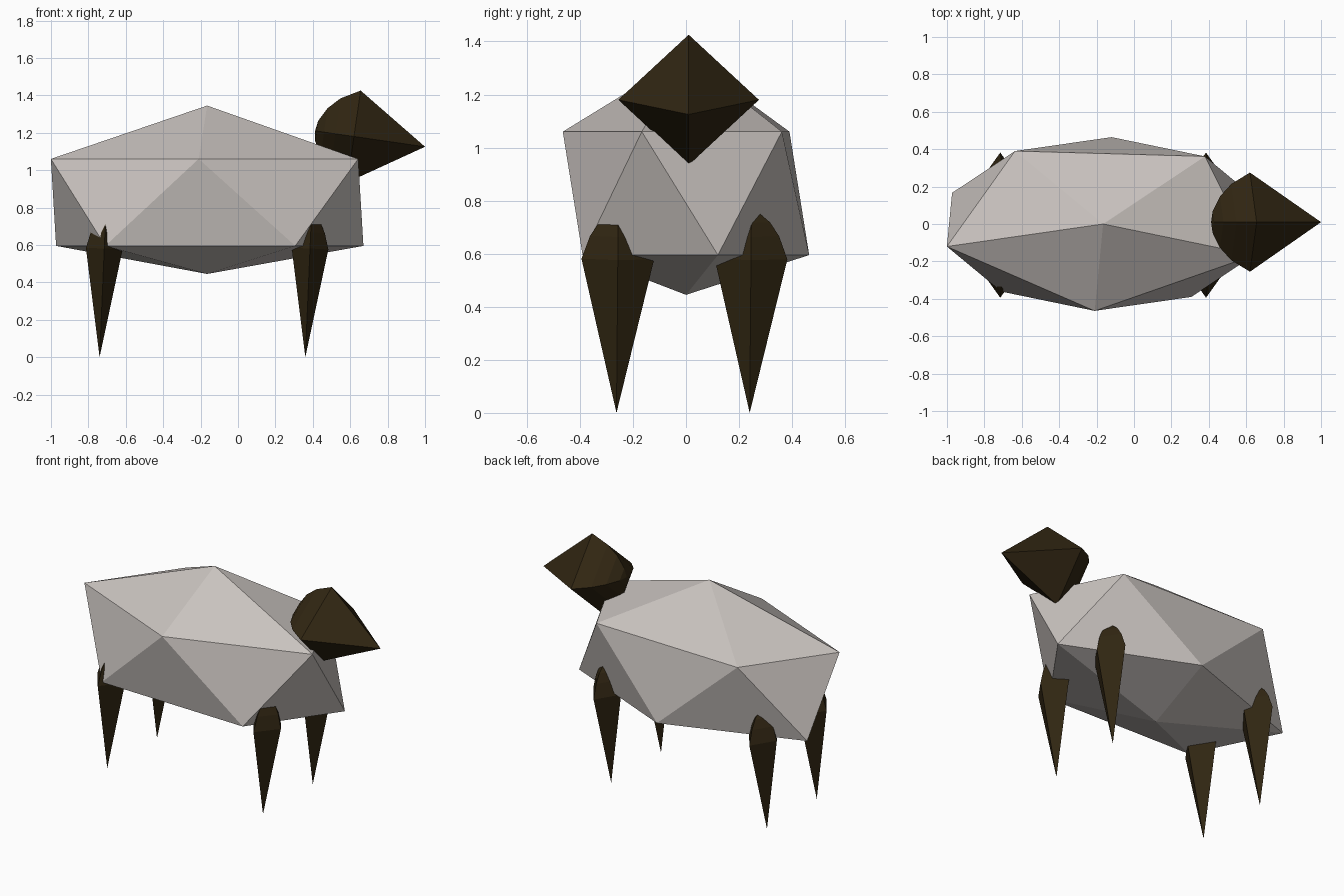
import bpy
import bmesh
from math import cos, sin, radians
from mathutils import Vector

cube = bpy.data.objects.get("Cube")
if cube:
    bpy.data.objects.remove(cube, do_unlink=True)


def make_material(name, rgb):
    mat = bpy.data.materials.new(name)
    mat.use_nodes = True
    color = (*rgb, 1.0)
    mat.diffuse_color = color
    bsdf = mat.node_tree.nodes["Principled BSDF"]
    bsdf.inputs["Base Color"].default_value = color
    bsdf.inputs["Roughness"].default_value = 0.9
    return mat


wool = make_material("pale wool", (0.58, 0.54, 0.515))
hide = make_material("dark brown hide", (0.030, 0.019, 0.006))


def build_lofted(name, start, rings, end, mat):
    """Flat-shaded solid: a point, a stack of equal rings, a point."""
    bm = bmesh.new()
    first, last = bm.verts.new(start), bm.verts.new(end)
    loops = [[bm.verts.new(p) for p in ring] for ring in rings]
    n = len(loops[0])
    for i in range(n):
        j = (i + 1) % n
        bm.faces.new((first, loops[0][i], loops[0][j]))
        bm.faces.new((last, loops[-1][j], loops[-1][i]))
        for a, b in zip(loops, loops[1:]):
            # lower ring is twisted half a step on odd-sided solids
            if n % 2:
                bm.faces.new((a[i], b[i], a[j]))
                bm.faces.new((a[j], b[i], b[j]))
            else:
                bm.faces.new((a[i], b[i], b[j], a[j]))
    bmesh.ops.recalc_face_normals(bm, faces=bm.faces)
    mesh = bpy.data.meshes.new(name)
    bm.to_mesh(mesh)
    bm.free()
    mesh.materials.append(mat)
    obj = bpy.data.objects.new(name, mesh)
    bpy.context.collection.objects.link(obj)
    return obj


# Body: stretched twenty-sided solid with a flattened belly
def body_ring(start_angle, z):
    angles = [radians(start_angle + 72 * k) for k in range(5)]
    return [(-0.165 + 0.865 * cos(a), 0.465 * sin(a), z) for a in angles]


build_lofted("body", (-0.165, 0, 1.345),
             [body_ring(195, 1.06), body_ring(231, 0.595)],
             (-0.165, 0, 0.445), wool)

# Four-sided spike with a rounded cap, shared by the head and legs
CAP = [(1.0, 0.0), (0.77, 0.48), (0.52, 0.77), (0.22, 0.96)]


def spike(name, tip, centre, side, side_radius, other_radius, cap_height):
    tip, centre = Vector(tip), Vector(centre)
    axis = (tip - centre).normalized()
    other = axis.cross(Vector(side)).normalized()
    side = other.cross(axis)
    rings = []
    for r, h in CAP:
        mid = centre - axis * cap_height * h
        u, v = side * side_radius * r, other * other_radius * r
        rings.append([mid + u, mid + v, mid - u, mid - v])
    build_lofted(name, tip, rings, centre - axis * cap_height, hide)


# Head
spike("head", (1.0, 0.01, 1.125), (0.62, 0.01, 1.18), (0, 1, 0),
      0.265, 0.248, 0.21)

# Legs
for end, x in (("front", 0.36), ("rear", -0.74)):
    for hand, y in (("left", 0.24), ("right", -0.262)):
        spike(f"{end}_{hand}_leg", (x, y, 0), (x + 0.025, y + 0.005, 0.58),
              (1, 0, 0), 0.098, 0.137, 0.18)
